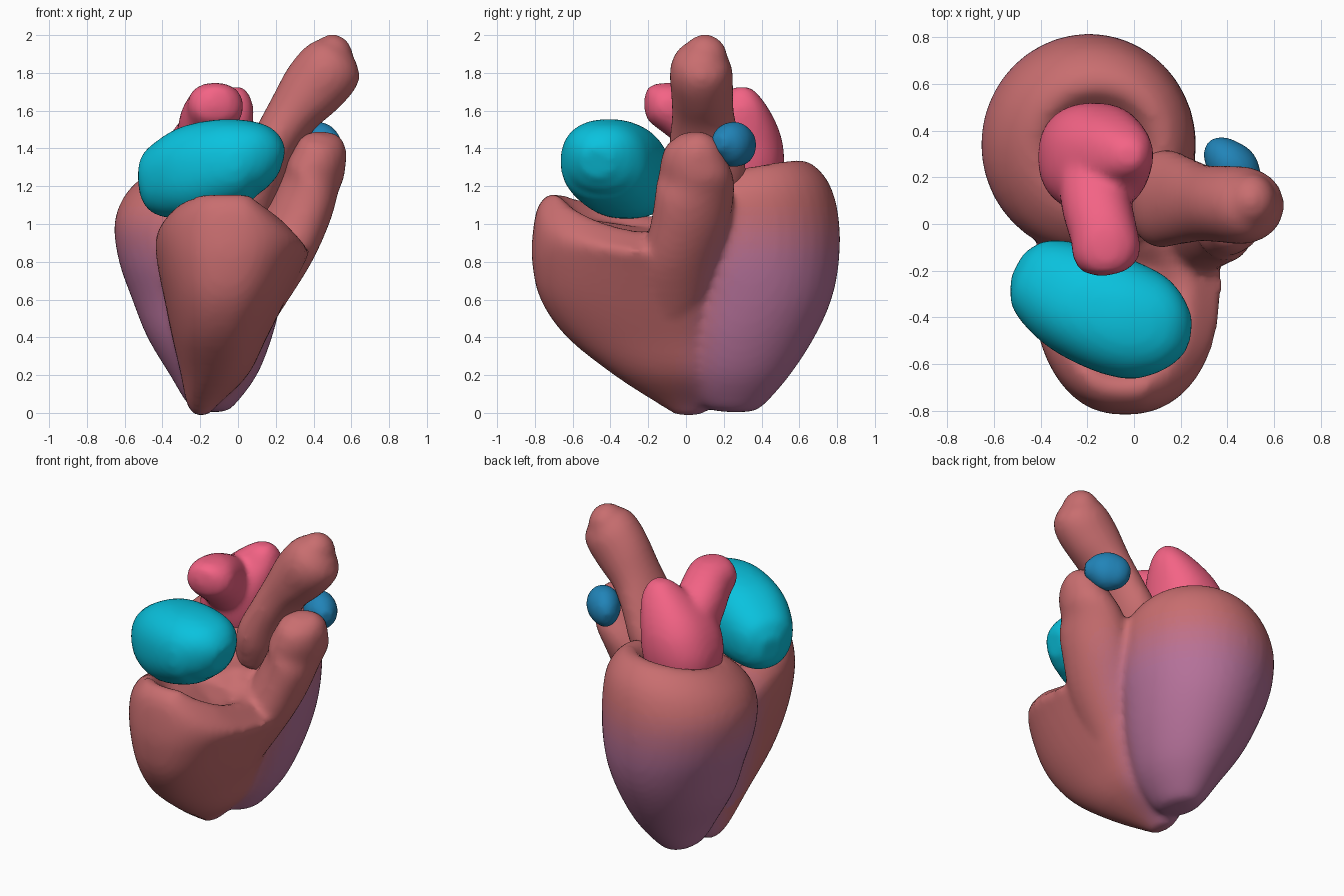
import bpy, bmesh, math
from mathutils import Vector, Matrix

if "Cube" in bpy.data.objects:
    bpy.data.objects.remove(bpy.data.objects["Cube"])

SIDES = 40


def refine(rows, n=4):
    """Smooth spline interpolation between section rows."""
    out = []
    for k in range(len(rows) - 1):
        p0, p1, p2 = rows[max(k - 1, 0)], rows[k], rows[k + 1]
        p3 = rows[min(k + 2, len(rows) - 1)]
        for i in range(n):
            t = i / n
            out.append([b + .5 * t * (c - a + t * (2 * a - 5 * b + 4 * c - d + t * (3 * (b - c) + d - a)))
                        for a, b, c, d in zip(p0, p1, p2, p3)])
    return out + [list(rows[-1])]


def circle(power):
    """Unit superellipse points."""
    for i in range(SIDES):
        a = 2 * math.pi * i / SIDES
        c, s = math.cos(a), math.sin(a)
        yield (math.copysign(abs(c) ** (2 / power), c), math.copysign(abs(s) ** (2 / power), s))


def skin(bm, rings):
    """Join rings of points into a closed lofted volume."""
    loops = [[bm.verts.new(p) for p in r] for r in rings]
    for a, b in zip(loops, loops[1:]):
        for i in range(SIDES):
            j = (i + 1) % SIDES
            bm.faces.new((a[i], a[j], b[j], b[i]))
    bm.faces.new(loops[0][::-1])
    bm.faces.new(loops[-1])


def stack(bm, sections, lift=lambda x, y: 0, power=2.0, taper=0):
    """Horizontal sections (z, x0, x1, y0, y1, tilt); lift shapes the rim height."""
    rings = []
    for z, x0, x1, y0, y1, t in refine(sections):
        ring = []
        for u, v in circle(power):
            x = (x0 + x1) / 2 + (x1 - x0) / 2 * u * (1 + taper * v)
            y = (y0 + y1) / 2 + (y1 - y0) / 2 * v
            ring.append((x, y, z + t * lift(x, y)))
        rings.append(ring)
    skin(bm, rings)


def tube(bm, stations, power=2.0):
    """Stations (x, y, z, side radius, upright radius) along a path."""
    st = refine(stations)
    pts = [Vector(s[:3]) for s in st]
    rings = []
    for k, s in enumerate(st):
        d = (pts[min(k + 1, len(pts) - 1)] - pts[max(k - 1, 0)]).normalized()
        side = d.cross(Vector((0, 0, 1))).normalized()
        up = side.cross(d)
        rings.append([pts[k] + side * s[3] * u + up * s[4] * v for u, v in circle(power)])
    skin(bm, rings)


def blob(bm, centre, radii):
    m = Matrix.Translation(centre) @ Matrix.Diagonal((*radii, 1))
    bmesh.ops.create_uvsphere(bm, u_segments=28, v_segments=18, radius=1, matrix=m)


def material(name, rgb):
    m = bpy.data.materials.new(name)
    m.diffuse_color = (*rgb, 1)
    m.use_nodes = True
    m.node_tree.nodes["Principled BSDF"].inputs["Base Color"].default_value = m.diffuse_color
    return m


def finish(bm, name, mats, voxel=0.02, smooth=8):
    """Merge the volumes into one soft, organic surface."""
    bmesh.ops.recalc_face_normals(bm, faces=bm.faces)
    me = bpy.data.meshes.new(name)
    bm.to_mesh(me)
    bm.free()
    ob = bpy.data.objects.new(name, me)
    bpy.context.collection.objects.link(ob)
    bpy.context.view_layer.objects.active = ob
    r = ob.modifiers.new("merge", 'REMESH')
    r.mode, r.voxel_size = 'VOXEL', voxel
    s = ob.modifiers.new("soften", 'SMOOTH')
    s.factor, s.iterations = 0.5, smooth
    for m in ("merge", "soften"):
        bpy.ops.object.modifier_apply(modifier=m)
    for m in mats:
        ob.data.materials.append(m)
    ob.data.shade_smooth()
    return ob


BROWN, PURPLE = (0.58, 0.155, 0.16), (0.46, 0.165, 0.32)
STEPS = 12
muscle = [material(f"muscle_{i}", [b + (p - b) * i / (STEPS - 1) for b, p in zip(BROWN, PURPLE)])
          for i in range(STEPS)]

# Ventricles: rear chamber with a rounded, dished rim
bm = bmesh.new()
stack(bm, [
    (.005, -.18, -.08, .20, .34, 0), (.04, -.26, -.02, .08, .41, 0),
    (.20, -.36, .10, -.02, .55, 0), (.40, -.48, .18, -.08, .68, 0),
    (.60, -.56, .23, -.10, .77, 0), (.80, -.63, .26, -.13, .81, 0),
    (1.0, -.655, .265, -.13, .81, .05), (1.15, -.61, .25, -.10, .765, .12),
    (1.25, -.52, .19, -.02, .68, .17), (1.285, -.43, .12, .07, .59, .2),
    (1.25, -.36, .05, .14, .53, .2), (1.17, -.28, -.02, .20, .45, .2),
], lambda x, y: y - .35 + .3 * (x + .2))

# Front chamber with an open bowl, its rim dropping at both sides
stack(bm, [
    (-.012, -.23, -.16, -.05, .07, 0), (.05, -.27, -.10, -.15, .15, 0),
    (.20, -.30, .05, -.38, .20, 0), (.40, -.345, .15, -.63, .20, 0),
    (.60, -.385, .25, -.77, .20, 0), (.80, -.42, .33, -.815, .16, .1),
    (.97, -.43, .37, -.81, .10, .3), (1.10, -.40, .34, -.78, .05, .6),
    (1.16, -.33, .26, -.71, 0, .75), (1.12, -.27, .20, -.65, -.08, .7),
    (1.03, -.20, .14, -.57, -.16, .6),
], lambda x, y: -max(0, x - .05) - .5 * max(0, -.18 - x) - .25 * max(0, y + .55), 2.4, .13)

# Outflow stump on the right
tube(bm, [
    (.05, -.08, .45, .14, .10), (.18, -.04, .75, .21, .15), (.30, .02, 1.00, .215, .16),
    (.38, .05, 1.20, .21, .155), (.425, .04, 1.33, .18, .145), (.45, .03, 1.43, .14, .115),
    (.46, .02, 1.48, .07, .05),
])
body = finish(bm, "ventricles", muscle, .022, 6)


# Purple fades in on the lower rear chamber
def fade(v, a, b):
    t = min(1, max(0, (v - a) / (b - a)))
    return t * t * (3 - 2 * t)


for f in body.data.polygons:
    c = f.center
    edge = -.14 + .18 * c.z
    k = fade(c.y, edge, edge + .3) if c.x > -.3 else fade(c.y, -.3, .05)
    f.material_index = round((STEPS - 1) * k * fade(c.z, 1.15, .7))

# Great artery leaning right with a blunt closed tip
bm = bmesh.new()
tube(bm, [
    (.06, .11, 1.06, .15, .12), (.115, .11, 1.25, .21, .14), (.20, .10, 1.43, .19, .13),
    (.29, .09, 1.58, .165, .14), (.39, .085, 1.71, .165, .17), (.475, .08, 1.81, .165, .175),
    (.53, .085, 1.875, .135, .15), (.565, .09, 1.915, .07, .08),
])
blob(bm, (.50, .10, 1.88), (.11, .12, .125))
finish(bm, "great_artery", [muscle[0]])

# Front atrium
bm = bmesh.new()
tube(bm, [
    (-.495, -.18, 1.20, .07, .09), (-.44, -.21, 1.21, .16, .17), (-.34, -.27, 1.24, .215, .22),
    (-.21, -.34, 1.28, .245, .25), (-.04, -.41, 1.325, .25, .235), (.08, -.44, 1.345, .225, .20),
    (.17, -.46, 1.335, .16, .155), (.225, -.47, 1.32, .08, .08),
], 2.3)
finish(bm, "front_atrium", [material("teal", (.003, .54, .73))])

# Rear atrium: broad body rising to a peak, plus a lobe reaching forward
bm = bmesh.new()
stack(bm, [
    (1.12, -.34, -.02, .14, .44, 0), (1.20, -.40, .03, .08, .50, 0),
    (1.32, -.41, .06, .05, .52, 0), (1.44, -.375, .07, .05, .51, 0),
    (1.54, -.31, .08, .10, .475, 0), (1.63, -.21, .08, .17, .425, 0),
    (1.70, -.11, .05, .22, .37, 0), (1.725, -.06, .02, .26, .33, 0),
], power=2.3)
tube(bm, [
    (-.18, .22, 1.42, .15, .18), (-.16, .08, 1.53, .15, .16), (-.13, -.04, 1.60, .145, .145),
    (-.115, -.13, 1.635, .145, .12), (-.105, -.185, 1.655, .11, .09), (-.10, -.215, 1.66, .05, .05),
], 2.2)
finish(bm, "rear_atrium", [material("pink", (.90, .125, .235))])

# Small valve cap behind the outflow stump
bm = bmesh.new()
tube(bm, [
    (.33, .35, 1.39, .03, .04), (.355, .32, 1.40, .07, .09), (.41, .26, 1.42, .10, .12),
    (.47, .21, 1.43, .09, .10), (.525, .17, 1.43, .04, .04),
])
finish(bm, "valve_cap", [material("blue", (.015, .23, .48))], .015, 4)
